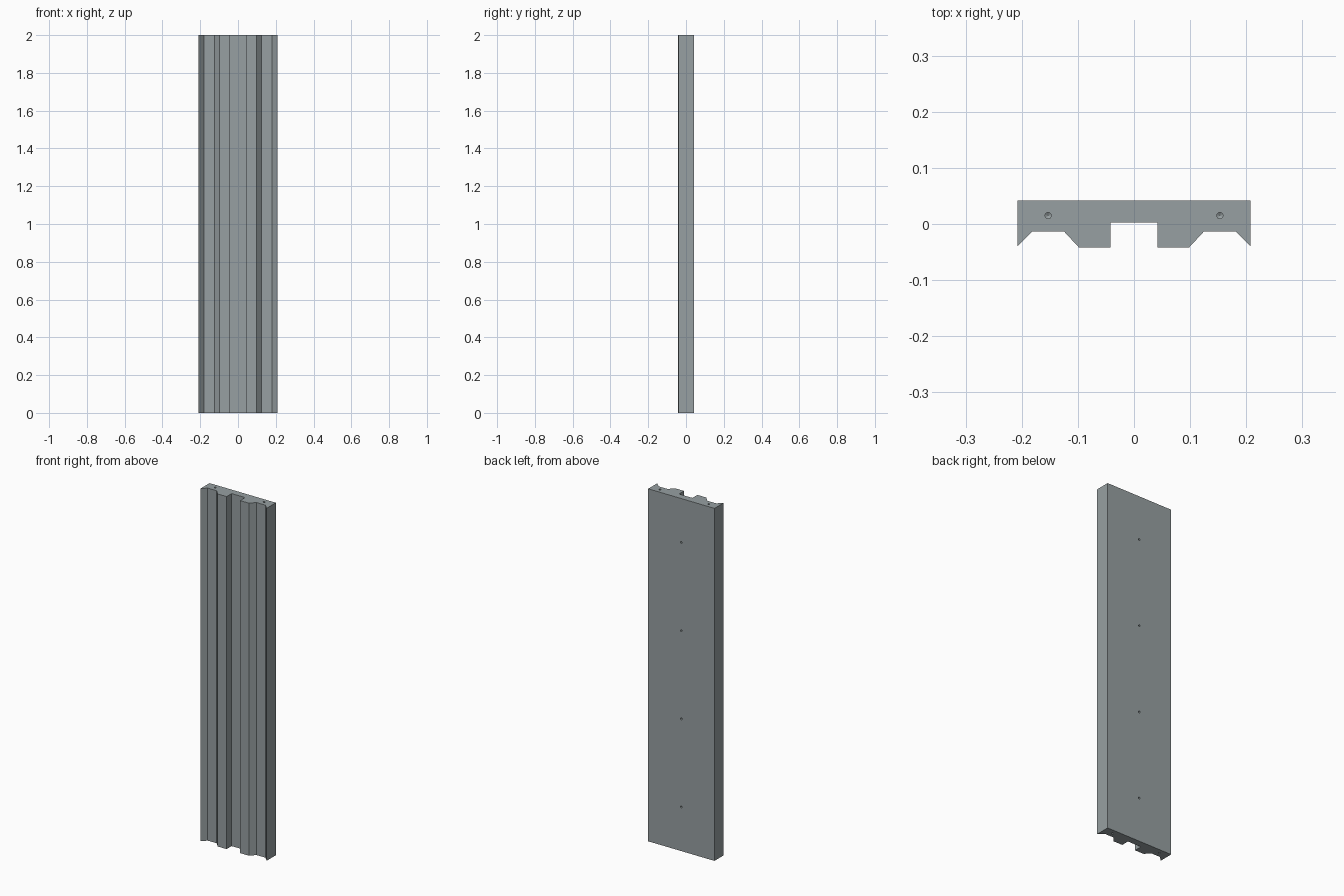
import bpy
import bmesh
from math import pi
from mathutils import Matrix, Vector

if "Cube" in bpy.data.objects:
    bpy.data.objects.remove(bpy.data.objects["Cube"])

HEIGHT = 2.0

metal = bpy.data.materials.new("grey_metal")
metal.use_nodes = True
colour = (0.31, 0.35, 0.36, 1)
metal.diffuse_color = colour
metal.node_tree.nodes["Principled BSDF"].inputs["Base Color"].default_value = colour


def add_object(name, bm):
    bmesh.ops.recalc_face_normals(bm, faces=bm.faces)
    mesh = bpy.data.meshes.new(name)
    bm.to_mesh(mesh)
    bm.free()
    mesh.materials.append(metal)
    obj = bpy.data.objects.new(name, mesh)
    bpy.context.collection.objects.link(obj)
    return obj


# Extruded profile: half outline, mirrored across x
half = [(0.042, 0.003), (0.042, -0.042), (0.098, -0.042), (0.125, -0.013),
        (0.181, -0.013), (0.208, -0.04), (0.208, 0.042)]
outline = half + [(-x, y) for x, y in reversed(half)]
bm = bmesh.new()
base = bm.faces.new([bm.verts.new((x, y, 0)) for x, y in outline])
top = bmesh.ops.extrude_face_region(bm, geom=[base])["geom"]
bmesh.ops.translate(bm, vec=(0, 0, HEIGHT),
                    verts=[v for v in top if isinstance(v, bmesh.types.BMVert)])
panel = add_object("grooved_panel", bm)


# Blind drill holes with pointed bottoms
def add_drill(bm, position, direction, radius, depth):
    turn = Vector((0, 0, 1)).rotation_difference(Vector(direction)).to_matrix().to_4x4()
    place = Matrix.Translation(position) @ turn
    rings = []
    for z in (-0.01, depth):
        ring = bmesh.ops.create_circle(bm, segments=16, radius=radius,
                                       matrix=place @ Matrix.Translation((0, 0, z)))
        rings.append(ring["verts"])
    tip = bm.verts.new(place @ Vector((0, 0, depth + radius * 0.6)))
    bm.faces.new(rings[0])
    for i in range(16):
        j = (i + 1) % 16
        bm.faces.new((rings[0][i], rings[0][j], rings[1][j], rings[1][i]))
        bm.faces.new((rings[1][i], rings[1][j], tip))


bm = bmesh.new()
for x in (-0.153, 0.153):
    add_drill(bm, (x, 0.015, HEIGHT), (0, 0, -1), 0.0055, 0.05)
    add_drill(bm, (x, 0.015, 0), (0, 0, 1), 0.0055, 0.05)
for row in range(4):
    add_drill(bm, (0, 0.042, 0.25 + row * 0.5), (0, -1, 0), 0.0055, 0.025)
drills = add_object("drill_cutters", bm)

cut = panel.modifiers.new("drill_holes", "BOOLEAN")
cut.operation = "DIFFERENCE"
cut.solver = "EXACT"
cut.object = drills
bpy.context.view_layer.objects.active = panel
bpy.ops.object.modifier_apply(modifier=cut.name)
bpy.data.objects.remove(drills)
